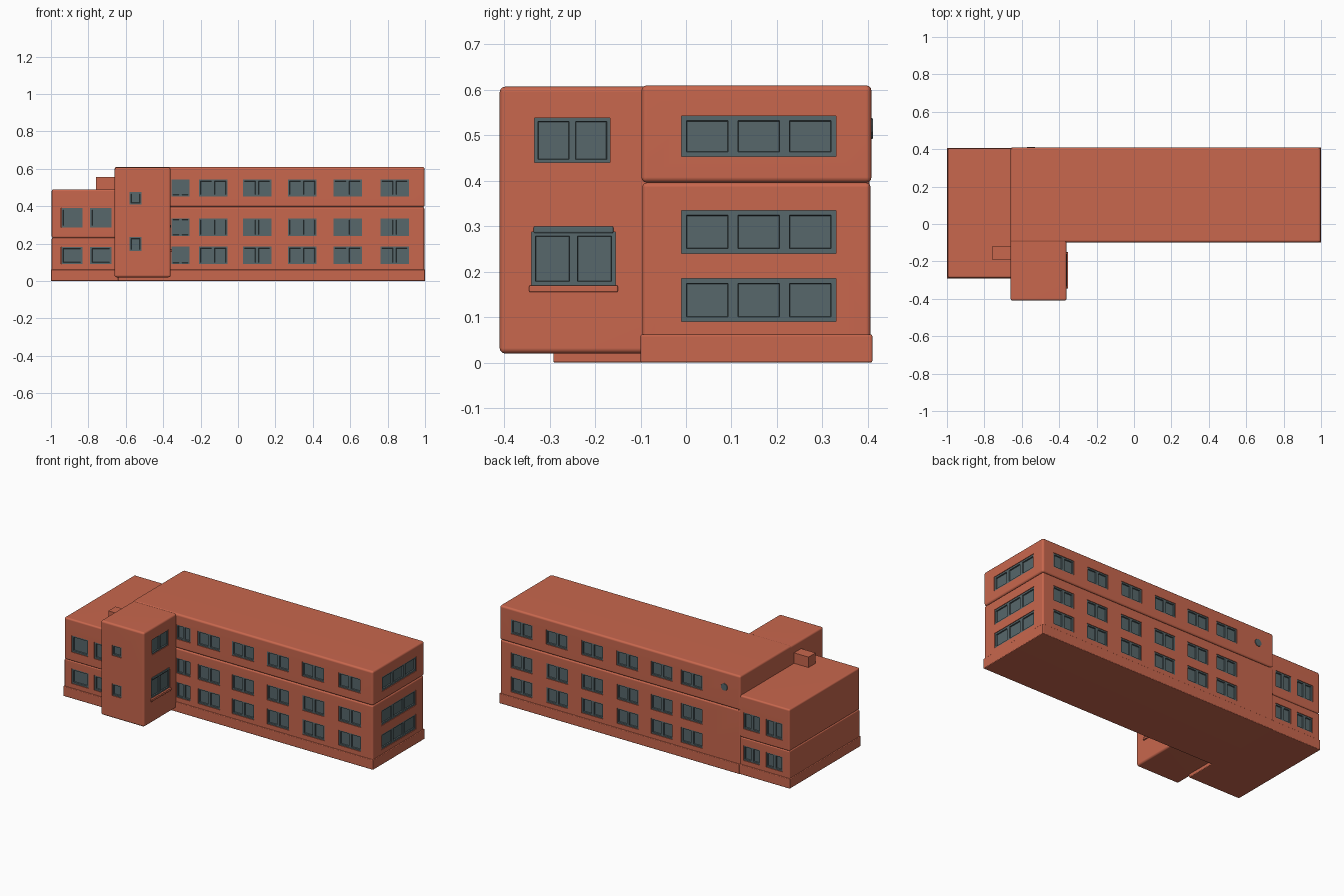
import bpy, bmesh, math
from mathutils import Vector, Matrix

if "Cube" in bpy.data.objects:
    bpy.data.objects.remove(bpy.data.objects["Cube"])


def material(name, rgb):
    m = bpy.data.materials.new(name)
    m.diffuse_color = (*rgb, 1)
    m.use_nodes = True
    m.node_tree.nodes["Principled BSDF"].inputs["Base Color"].default_value = m.diffuse_color
    return m


BRICK = material("brick_red", (0.58, 0.135, 0.075))
GLASS = material("window_grey", (0.095, 0.135, 0.145))


def make(name, bm, mat):
    me = bpy.data.meshes.new(name)
    bm.to_mesh(me)
    bm.free()
    me.materials.append(mat)
    ob = bpy.data.objects.new(name, me)
    bpy.context.collection.objects.link(ob)
    return ob


def add_box(bm, lo, hi):
    lo, hi = Vector(lo), Vector(hi)
    size = hi - lo
    mat = Matrix.Translation((lo + hi) / 2) @ Matrix.Diagonal((*size, 1))
    return bmesh.ops.create_cube(bm, size=1, matrix=mat)["verts"]


def box(name, lo, hi, bevel=0.0, mat=BRICK):
    bm = bmesh.new()
    add_box(bm, lo, hi)
    if bevel:
        bmesh.ops.bevel(bm, geom=bm.edges[:], offset=bevel, segments=3,
                        profile=0.5, affect='EDGES')
    return make(name, bm, mat)


# Wall sides: outward normal and horizontal direction
SIDES = {"front": (Vector((0, -1, 0)), Vector((1, 0, 0))),
         "back": (Vector((0, 1, 0)), Vector((1, 0, 0))),
         "right": (Vector((1, 0, 0)), Vector((0, 1, 0)))}
cutter_bm = bmesh.new()


def point(side, plane, u, z, out):
    n, t = SIDES[side]
    return n * (plane + out) + t * u + Vector((0, 0, z))


def add_window(bm, side, plane, u0, u1, z0, z1, panes, frame=0.012):
    # opening for the wall cutter
    a, b = point(side, plane, u0, z0, -0.013), point(side, plane, u1, z1, 0.02)
    add_box(cutter_bm, [min(p) for p in zip(a, b)], [max(p) for p in zip(a, b)])
    # frame surface with sunk panes
    step = (u1 - u0) / panes
    cells = []
    for i in range(panes):
        l, r = u0 + i * step, u0 + (i + 1) * step
        vs = [bm.verts.new(point(side, plane, u, z, -0.004))
              for u, z in ((l, z0), (r, z0), (r, z1), (l, z1))]
        f = bm.faces.new(vs)
        f.normal_update()
        if f.normal.dot(SIDES[side][0]) < 0:
            f.normal_flip()
        cells.append(f)
    bmesh.ops.inset_individual(bm, faces=cells, thickness=frame, depth=0)
    bmesh.ops.inset_individual(bm, faces=cells, thickness=0.002, depth=-0.007)


# Walls
walls = [
    box("main_lower_floors", (-0.66, -0.096, 0), (0.996, 0.406, 0.396), 0.01),
    box("main_top_floor", (-0.66, -0.098, 0.396), (0.998, 0.408, 0.61), 0.012),
    box("wing_ground_floor", (-0.996, -0.286, 0), (-0.64, 0.403, 0.23), 0.006),
    box("wing_upper_floor", (-0.996, -0.288, 0.23), (-0.64, 0.404, 0.49), 0.01),
    box("stair_tower", (-0.66, -0.41, 0.02), (-0.36, -0.05, 0.607), 0.012),
]

# Plinths, roof chimney and window sill
box("main_plinth", (-0.655, -0.1, 0), (1.0, 0.41, 0.062), 0.004)
box("wing_plinth", (-1.0, -0.292, 0), (-0.64, 0.407, 0.062), 0.004)
box("chimney", (-0.76, -0.19, 0.48), (-0.65, -0.12, 0.555))
box("tower_window_sill", (-0.37, -0.345, 0.155), (-0.352, -0.15, 0.17), 0.003)
box("tower_window_hood", (-0.37, -0.335, 0.285), (-0.357, -0.16, 0.3), 0.003, GLASS)

# Main block windows
LOWER = [(0.09, 0.185), (0.24, 0.335)]
TOP = (0.453, 0.543)
bm = bmesh.new()
for z0, z1 in LOWER + [TOP]:
    top = z0 > 0.4
    extra = 0.002 if top else 0
    add_window(bm, "front", 0.096 + extra, -0.355, -0.26, z0, z1, 2, 0.01)
    for c in (-0.133, 0.102, 0.343, 0.586, 0.837):
        add_window(bm, "front", 0.096 + extra, c - 0.076, c + 0.076, z0, z1, 2)
    for c in (-0.325, -0.118, 0.118, 0.36, 0.604, 0.847):
        add_window(bm, "back", 0.406 + extra, c - 0.074, c + 0.074, z0, z1, 2)
    add_window(bm, "right", 0.996 + extra, -0.01, 0.33, z0, z1, 3, 0.015)
make("main_windows", bm, GLASS)

# Wing windows
bm = bmesh.new()
for z0, z1, e in ((0.09, 0.183, 0), (0.287, 0.39, 0.002)):
    for c in (-0.888, -0.733):
        add_window(bm, "front", 0.286 + e, c - 0.057, c + 0.057, z0, z1, 1, 0.014)
    for c in (-0.89, -0.735):
        add_window(bm, "back", 0.403 + e / 2, c - 0.057, c + 0.057, z0, z1, 2)
make("wing_windows", bm, GLASS)

# Tower windows
bm = bmesh.new()
add_window(bm, "front", 0.41, -0.58, -0.516, 0.41, 0.475, 1)
add_window(bm, "front", 0.41, -0.58, -0.516, 0.16, 0.235, 1)
add_window(bm, "right", -0.36, -0.333, -0.167, 0.44, 0.538, 2, 0.01)
add_window(bm, "right", -0.36, -0.34, -0.155, 0.17, 0.287, 2, 0.012)
make("tower_windows", bm, GLASS)

# Round vent on the back wall
bm = bmesh.new()
bmesh.ops.create_cone(bm, cap_ends=True, segments=10, radius1=0.025, radius2=0.022,
                      depth=0.009,
                      matrix=Matrix.Translation((-0.55, 0.407, 0.515))
                      @ Matrix.Rotation(-math.pi / 2, 4, 'X'))
make("back_vent", bm, GLASS)

# Cut the window openings into the walls
cutter = make("opening_cutter", cutter_bm, BRICK)
cutter.hide_render = True
for ob in walls:
    mod = ob.modifiers.new("openings", 'BOOLEAN')
    mod.operation = 'DIFFERENCE'
    mod.solver = 'EXACT'
    mod.object = cutter
    bpy.ops.object.select_all(action='DESELECT')
    bpy.context.view_layer.objects.active = ob
    ob.select_set(True)
    bpy.ops.object.modifier_apply(modifier=mod.name)
    bpy.ops.object.shade_smooth_by_angle(angle=math.radians(40))
    wn = ob.modifiers.new("flat_faces", 'WEIGHTED_NORMAL')
    wn.keep_sharp = True
bpy.data.objects.remove(cutter)
